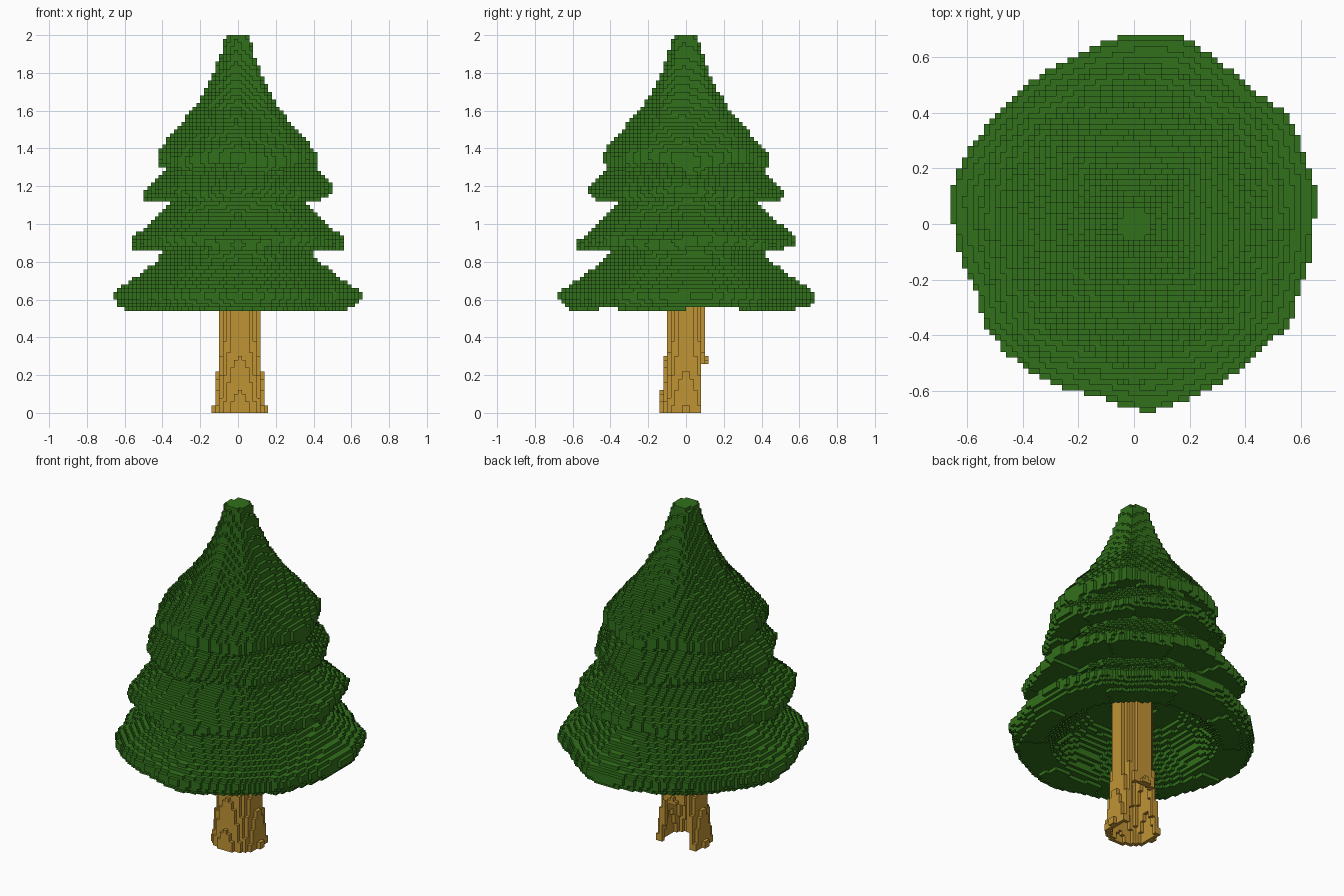
import bpy
import math

cube = bpy.data.objects.get("Cube")
if cube:
    bpy.data.objects.remove(cube, do_unlink=True)

V = 0.02  # block size


def material(name, rgb):
    m = bpy.data.materials.new(name)
    m.use_nodes = True
    col = (*rgb, 1.0)
    m.diffuse_color = col
    bsdf = next(n for n in m.node_tree.nodes if n.type == 'BSDF_PRINCIPLED')
    bsdf.inputs["Base Color"].default_value = col
    bsdf.inputs["Roughness"].default_value = 0.9
    return m


# Six cube sides: neighbour step and corner offsets, wound outward
SIDES = [
    ((1, 0, 0), ((1, 0, 0), (1, 1, 0), (1, 1, 1), (1, 0, 1))),
    ((-1, 0, 0), ((0, 0, 0), (0, 0, 1), (0, 1, 1), (0, 1, 0))),
    ((0, 1, 0), ((0, 1, 0), (0, 1, 1), (1, 1, 1), (1, 1, 0))),
    ((0, -1, 0), ((0, 0, 0), (1, 0, 0), (1, 0, 1), (0, 0, 1))),
    ((0, 0, 1), ((0, 0, 1), (1, 0, 1), (1, 1, 1), (0, 1, 1))),
    ((0, 0, -1), ((0, 0, 0), (0, 1, 0), (1, 1, 0), (1, 0, 0))),
]


def block_object(name, inside, half, z0, z1, mat):
    """Fill a grid with blocks where inside(x, y, z) holds; keep outer faces."""
    cells = {(i, j, k)
             for k in range(z0, z1) for j in range(-half, half) for i in range(-half, half)
             if inside((i + .5) * V, (j + .5) * V, (k + .5) * V)}
    index, faces = {}, []
    for c in cells:
        for step, corners in SIDES:
            if tuple(a + b for a, b in zip(c, step)) not in cells:
                faces.append([index.setdefault(tuple(a + b for a, b in zip(c, o)), len(index))
                              for o in corners])
    mesh = bpy.data.meshes.new(name)
    mesh.from_pydata([tuple(a * V for a in p) for p in index], [], faces)
    mesh.materials.append(mat)
    mesh.update()
    ob = bpy.data.objects.new(name, mesh)
    bpy.context.collection.objects.link(ob)
    return ob


def lerp(profile, t):
    for (a, ra), (b, rb) in zip(profile, profile[1:]):
        if a <= t <= b:
            return ra + (rb - ra) * (t - a) / (b - a)
    return 0.0


# Lowest tier: height and radius from its rim upward, and rim radius by angle
SKIRT = [(.50, .56), (.54, .58), (.56, .63), (.60, .665), (.64, .665), (.70, .57),
         (.80, .44), (.90, .36)]
OUTLINE = [(0, .648), (12, .667), (24, .66), (35, .68), (49, .64), (63, .66), (76, .695),
           (92, .677), (104, .65), (121, .632), (147, .637), (160, .657), (170, .667),
           (186, .642), (204, .62), (216, .652), (228, .651), (259, .635), (275, .678),
           (293, .652), (319, .648), (326, .668), (339, .64), (360, .648)]
# Upper tiers: height and radius profile, and widening towards the diagonals
TIERS = [
    ([(.85, .54), (.88, .565), (.92, .57), (1.0, .475), (1.05, .42), (1.16, .33)], .04),
    ([(1.11, .46), (1.15, .505), (1.18, .512), (1.25, .44), (1.36, .33)], -.05),
    ([(1.28, .40), (1.32, .432), (1.37, .432), (1.5, .325), (1.6, .235), (1.7, .175),
      (1.8, .127), (1.9, .09), (2.05, .045)], .02),
]
# Hollow under the lowest tier: radius and ceiling height
HOLLOW = [(0, .80), (.25, .78), (.36, .70), (.42, .60), (.46, .555), (.50, .54), (.8, .54)]


def in_foliage(x, y, z):
    r, a = math.hypot(x, y), math.atan2(y, x)
    if z < .82 and z < lerp(HOLLOW, r):
        return False
    # skirt
    rim = .55 + .012 * math.sin(5 * a)
    if z >= rim and r < lerp(SKIRT, z) * lerp(OUTLINE, math.degrees(a) % 360) / .665:
        return True
    # softened eight-sided upper tiers with wavy rims
    r = math.hypot(x, y / 1.02)
    octagon = math.cos(math.pi / 8) / math.cos(a % (math.pi / 4) - math.pi / 8)
    for n, (tier, widen) in enumerate(TIERS):
        s = .35 + .65 * octagon + widen * (1 - math.cos(4 * a)) / 2
        wave = .014 * math.sin(5 * a + 2 * n)
        if z - wave >= tier[0][0] + .02 and r < lerp(tier, z - wave) * s:
            return True
    return False


def in_trunk(x, y, z):
    # thin round tube, flared at the foot, open low at the back
    x -= .01
    if z < .26 and (y > .08 or (y > .04 and abs(x) < .075)):
        return False
    rx, ry = max(.11, .144 - .11 * z), max(.10, .143 - .11 * z)
    wall = .026
    return (math.hypot(x / rx, y / ry) < 1
            and math.hypot(x / (rx - wall), y / (ry - wall)) >= 1)


green = material("leaf green", (.031, .162, .011))
brown = material("bark brown", (.53, .295, .036))

block_object("foliage", in_foliage, 36, 26, 100, green)
block_object("trunk", in_trunk, 8, 0, 41, brown)
